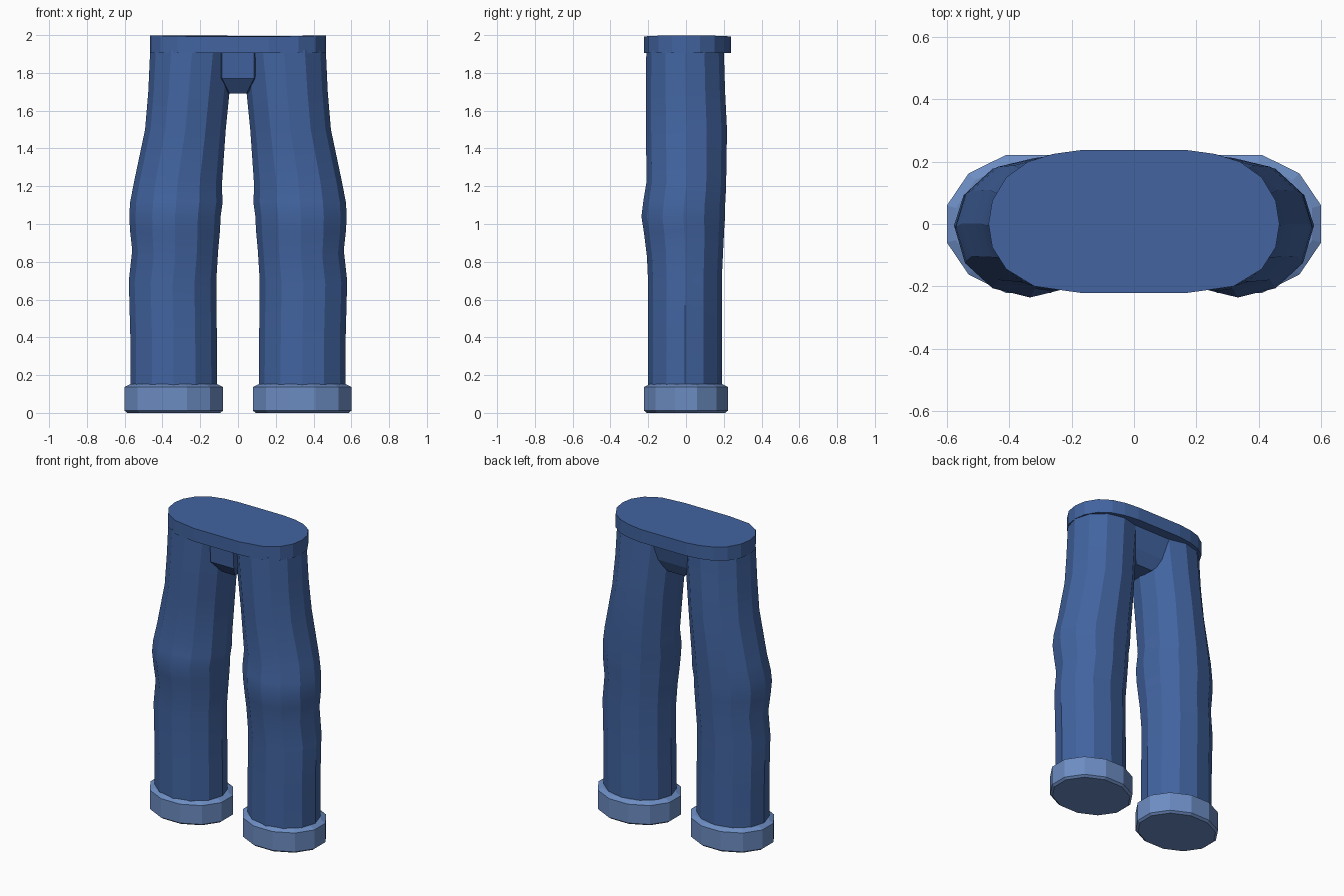
import bpy, bmesh, math

if "Cube" in bpy.data.objects:
    bpy.data.objects.remove(bpy.data.objects["Cube"])


def material(name, rgb):
    m = bpy.data.materials.new(name)
    m.diffuse_color = (*rgb, 1)
    m.use_nodes = True
    m.node_tree.nodes["Principled BSDF"].inputs["Base Color"].default_value = m.diffuse_color
    return m


denim = material("denim blue", (0.054, 0.127, 0.352))
light_denim = material("light denim", (0.15, 0.263, 0.539))


def loft(name, rings, mat, smooth=None):
    """Skin a stack of equal-length point rings and close both ends."""
    bm = bmesh.new()
    loops = [[bm.verts.new(p) for p in r] for r in rings]
    n = len(loops[0])
    for a, b in zip(loops, loops[1:]):
        for i in range(n):
            j = (i + 1) % n
            bm.faces.new((a[i], a[j], b[j], b[i]))
    bm.faces.new(loops[0][::-1])
    bm.faces.new(loops[-1])
    bmesh.ops.recalc_face_normals(bm, faces=bm.faces)
    me = bpy.data.meshes.new(name)
    bm.to_mesh(me)
    bm.free()
    me.materials.append(mat)
    ob = bpy.data.objects.new(name, me)
    bpy.context.collection.objects.link(ob)
    if smooth:
        bpy.ops.object.select_all(action='DESELECT')
        ob.select_set(True)
        bpy.context.view_layer.objects.active = ob
        bpy.ops.object.shade_smooth_by_angle(angle=math.radians(smooth))
    return ob


def oval(side, x0, x1, y0, y1, z, turn=0.0, tilt=0.0):
    """Twelve-sided oval ring filling the given x and y limits."""
    pts = []
    for i in range(12):
        a = math.radians(30 * i + turn)
        c, s = math.cos(a), math.sin(a)
        pts.append((side * ((x0 + x1) / 2 + (x1 - x0) / 2 * c),
                    (y0 + y1) / 2 + (y1 - y0) / 2 * s, z + tilt * s))
    return pts


# leg sections: inner x, outer x, front y, back y, height, front-to-back tilt
LEG = [
    (.110, .570, -.200, .190, .13, 0),
    (.112, .570, -.200, .190, .40, 0),
    (.115, .578, -.200, .190, .70, .02),
    (.105, .560, -.207, .198, .86, .03),
    (.095, .572, -.222, .203, .97, .02),
    (.092, .575, -.236, .207, 1.04, 0),
    (.082, .572, -.226, .207, 1.11, -.01),
    (.085, .553, -.208, .212, 1.21, -.02),
    (.065, .492, -.213, .217, 1.50, 0),
    (.045, .475, -.213, .207, 1.70, 0),
    (.020, .465, -.210, .200, 1.92, 0),
]

for side, label in ((1, "right"), (-1, "left")):
    loft(label + "_leg",
         [oval(side, *s[:5], tilt=s[5]) for s in LEG], denim, 20)
    # turned-up cuff with bevelled rims
    cuff = []
    for z, inset in ((0, .015), (.012, 0), (.137, 0), (.152, .03)):
        cuff.append(oval(side, .07 + inset, .61 - inset,
                         -.23 + inset, .23 - inset, z, turn=15))
    loft(label + "_cuff", cuff, light_denim)

# waistband: long rounded oval, back a little deeper than the front
HALF = [(.165, -.222), (.32, -.20), (.41, -.145), (.455, -.075), (.467, 0),
        (.455, .075), (.41, .15), (.34, .20), (.26, .225), (.165, .238)]
outline = HALF + [(-x, y) for x, y in reversed(HALF)]
loft("waistband",
     [[(x, y, z + .01 * (abs(x) / .467) * (z > 1.95)) for x, y in outline]
      for z in (1.905, 1.988)], denim)

# crotch panel: recessed front, tapering down between the legs
gusset = []
for z, xf, xb, yf, yb in ((1.69, .045, .06, -.10, .10),
                          (1.77, .085, .13, -.165, .14),
                          (1.93, .085, .16, -.175, .18)):
    gusset.append([(-xf, yf, z), (xf, yf, z), (xb, yb, z), (-xb, yb, z)])
loft("crotch_panel", gusset, denim)
